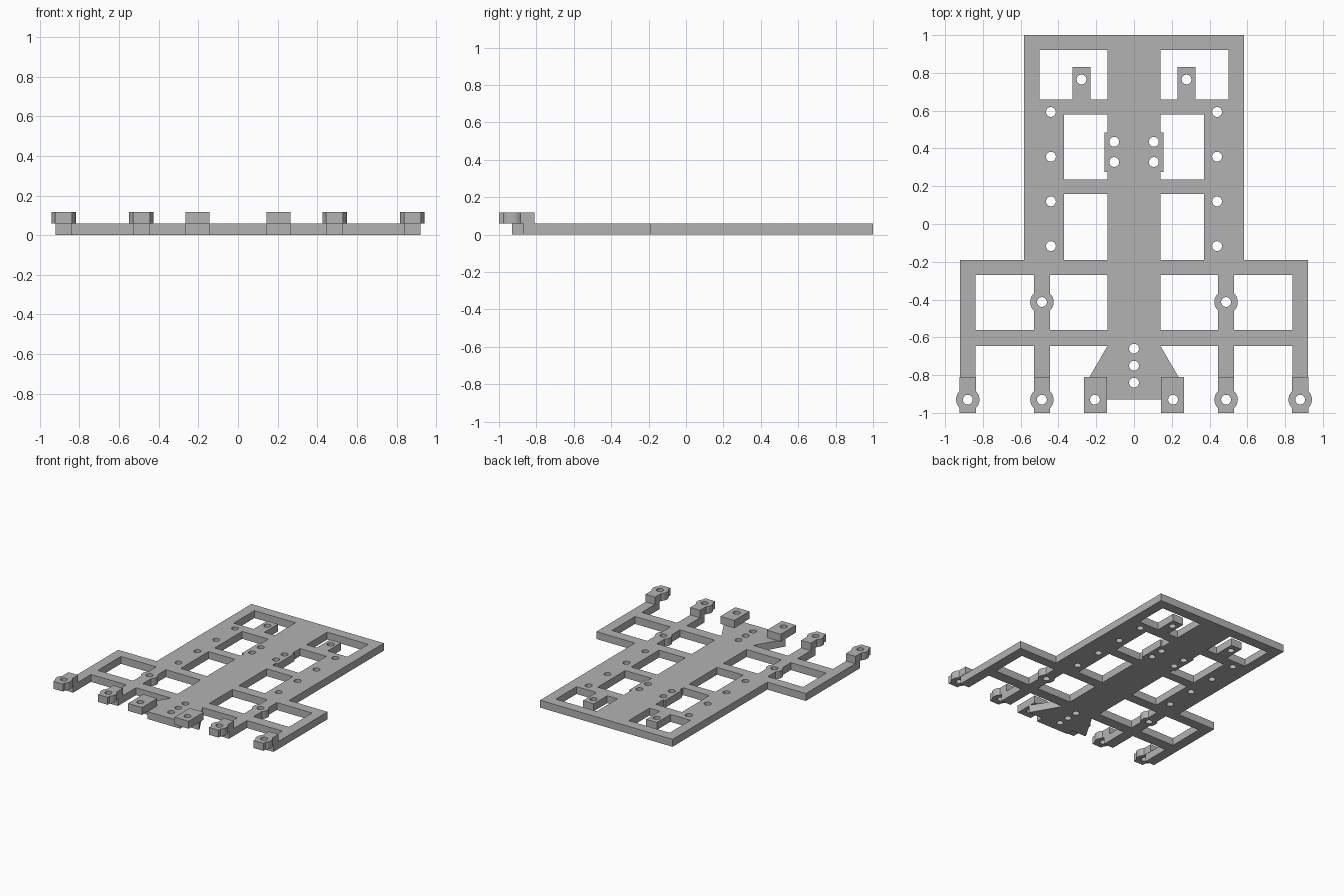
import bpy, bmesh, math

if "Cube" in bpy.data.objects:
    bpy.data.objects.remove(bpy.data.objects["Cube"])

T = 0.059            # plate thickness
HOLE_R = 0.026       # screw hole radius
BOSS_R, LEG_W = 0.062, 0.0425   # boss radius, half width of a leg
LEG_X, END_X = 0.4875, 0.88     # inner and outer leg centres
END_Y, STEP_Y = -0.93, -0.81

grey = bpy.data.materials.new("grey plastic")
grey.diffuse_color = (0.45, 0.45, 0.45, 1)
grey.use_nodes = True
grey.node_tree.nodes["Principled BSDF"].inputs["Base Color"].default_value = grey.diffuse_color


def arc(cx, cy, r, a0, a1, n):
    step = (a1 - a0) / n
    return [(cx + r * math.cos(a0 + i * step), cy + r * math.sin(a0 + i * step)) for i in range(n + 1)]


def circle(cx, cy, r=HOLE_R, n=32):
    return arc(cx, cy, r, 0, math.tau, n)[:-1]


def rect(x0, x1, y0, y1):
    return [(x0, y0), (x1, y0), (x1, y1), (x0, y1)]


def flip(pts):
    return [(-x, y) for x, y in pts]


def slab(name, loops, z0, z1):
    """Extrude an outline with inner loops as openings."""
    cu = bpy.data.curves.new(name, 'CURVE')
    cu.dimensions, cu.fill_mode = '2D', 'BOTH'
    cu.extrude = (z1 - z0) / 2
    for pts in loops:
        sp = cu.splines.new('POLY')
        sp.points.add(len(pts) - 1)
        for p, (x, y) in zip(sp.points, pts):
            p.co = (x, y, 0, 1)
        sp.use_cyclic_u = True
    tmp = bpy.data.objects.new(name + " curve", cu)
    bpy.context.collection.objects.link(tmp)
    me = bpy.data.meshes.new_from_object(tmp.evaluated_get(bpy.context.evaluated_depsgraph_get()))
    bpy.data.objects.remove(tmp)
    bm = bmesh.new()
    bm.from_mesh(me)
    bmesh.ops.remove_doubles(bm, verts=bm.verts, dist=1e-4)
    bmesh.ops.translate(bm, verts=bm.verts, vec=(0, 0, (z0 + z1) / 2))
    bmesh.ops.recalc_face_normals(bm, faces=bm.faces)
    bm.to_mesh(me)
    bm.free()
    me.materials.clear()
    me.materials.append(grey)
    ob = bpy.data.objects.new(name, me)
    bpy.context.collection.objects.link(ob)
    bpy.ops.object.select_all(action='DESELECT')
    ob.select_set(True)
    bpy.context.view_layer.objects.active = ob
    bpy.ops.object.shade_smooth_by_angle(angle=math.radians(30))
    return ob


# Base plate outline, right half from the back to the flared front
half = [(0.582, 1), (0.582, -0.19), (0.92, -0.19), (0.92, -0.87), (0.84, -0.87), (0.84, -0.645),
        (0.53, -0.645), (0.53, -0.87), (0.445, -0.87), (0.445, -0.645), (0.14, -0.645),
        (0.266, -0.862), (0.266, -0.87), (0.143, -0.87), (0.143, END_Y)]
outline = half + flip(half)[::-1]

# Windows on the right side
a = math.acos(LEG_W / BOSS_R)
boss_y = -0.413
windows = [
    # back window with a screw tab
    [(0.14, 0.66), (0.23, 0.66), (0.23, 0.83), (0.325, 0.83), (0.325, 0.66),
     (0.50, 0.66), (0.50, 0.92), (0.14, 0.92)],
    # middle window with a widened spine
    [(0.14, 0.235), (0.37, 0.235), (0.37, 0.58), (0.14, 0.58),
     (0.14, 0.485), (0.157, 0.485), (0.157, 0.275), (0.14, 0.275)],
    rect(0.14, 0.37, -0.19, 0.16),
    # front windows on both sides of the round boss
    [(0.14, -0.56), (0.445, -0.56)] + arc(LEG_X, boss_y, BOSS_R, math.pi + a, math.pi - a, 10)
    + [(0.445, -0.27), (0.14, -0.27)],
    [(0.84, -0.27), (0.53, -0.27)] + arc(LEG_X, boss_y, BOSS_R, a, -a, 10)
    + [(0.53, -0.56), (0.84, -0.56)],
]

# Screw holes on the right side
spots = [(0.278, 0.765), (LEG_X, boss_y), (0.105, 0.435), (0.105, 0.328)]
spots += [(0.44, 0.593 - 0.2367 * i) for i in range(4)]
openings = windows + [circle(x, y) for x, y in spots]
spine_holes = [circle(0, y) for y in (-0.66, -0.75, -0.84)]
slab("base_plate", [outline] + openings + [flip(o) for o in openings] + spine_holes, 0, T)

# Raised feet at the front: square pads on the flare, round bosses on the legs
pad = [rect(0.143, 0.266, -1, STEP_Y), circle(0.207, END_Y)]


def leg_foot(cx):
    right = arc(cx, END_Y, BOSS_R, -a, a, 10)
    left = arc(cx, END_Y, BOSS_R, math.pi - a, math.pi + a, 10)
    w = LEG_W
    return [[(cx - w, -1), (cx + w, -1)] + right + [(cx + w, STEP_Y), (cx - w, STEP_Y)] + left,
            circle(cx, END_Y)]


for name, loops in (("flare_pad", pad), ("inner_leg_foot", leg_foot(LEG_X)), ("outer_leg_foot", leg_foot(END_X))):
    slab(name + "_right", loops, T, 2 * T)
    slab(name + "_left", [flip(p) for p in loops], T, 2 * T)
